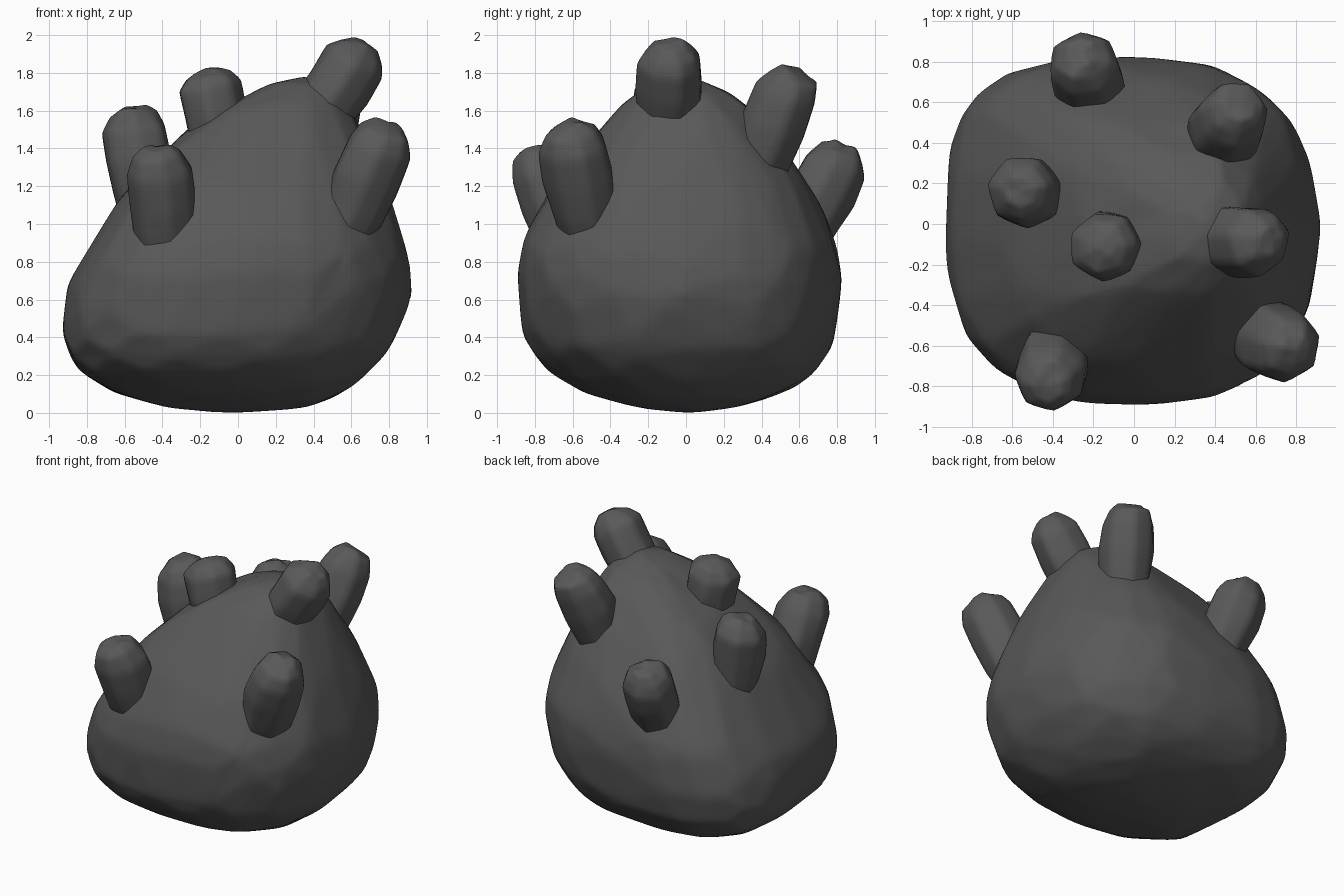
import bpy, bmesh, math, random
from mathutils import Vector

random.seed(4)
cube = bpy.data.objects.get("Cube")
if cube:
    bpy.data.objects.remove(cube)

stone = bpy.data.materials.new("dark grey stone")
stone.use_nodes = True
grey = (0.1, 0.1, 0.1, 1)
stone.diffuse_color = grey
stone.node_tree.nodes["Principled BSDF"].inputs["Base Color"].default_value = grey


def loft(name, rings, bottom, top):
    """Skin closed rings of points and close both ends with a fan."""
    bm = bmesh.new()
    loops = [[bm.verts.new(p) for p in ring] for ring in rings]
    low, high = bm.verts.new(bottom), bm.verts.new(top)
    n = len(loops[0])
    for i in range(n):
        j = (i + 1) % n
        for a, b in zip(loops, loops[1:]):
            bm.faces.new((a[i], a[j], b[j], b[i]))
        bm.faces.new((low, loops[0][j], loops[0][i]))
        bm.faces.new((high, loops[-1][i], loops[-1][j]))
    bmesh.ops.recalc_face_normals(bm, faces=bm.faces)
    mesh = bpy.data.meshes.new(name)
    bm.to_mesh(mesh)
    bm.free()
    mesh.materials.append(stone)
    mesh.shade_smooth()
    obj = bpy.data.objects.new(name, mesh)
    bpy.context.collection.objects.link(obj)
    return obj


def subdivide(obj, levels, kind):
    mod = obj.modifiers.new("subdivide", "SUBSURF")
    mod.subdivision_type = kind
    mod.levels = mod.render_levels = levels


def soften(obj, levels, passes):
    """Keep the broad facets but wear down their edges."""
    subdivide(obj, levels, "SIMPLE")
    worn = obj.modifiers.new("worn_edges", "SMOOTH")
    worn.factor = 0.5
    worn.iterations = passes


def body_ring(z, x0, x1, y0, y1, n=28):
    """Rounded outline filling the given limits, squarer on the right side."""
    pts = []
    for i in range(n):
        a = math.tau * i / n
        c, s = math.cos(a), math.sin(a)
        power = 2.5 if c > 0 else (3.7 if s > 0 else 2.8)
        r = (abs(c) ** power + abs(s) ** power) ** (-1 / power)
        r *= 1.01 + random.uniform(-0.015, 0.015)
        pts.append(((x0 + x1) / 2 + r * c * (x1 - x0) / 2,
                    (y0 + y1) / 2 + r * s * (y1 - y0) / 2,
                    z + random.uniform(-0.012, 0.012)))
    return pts


# Boulder body: height, then x and y limits
SECTIONS = [
    (0.035, -0.42, 0.42, -0.3, 0.3),
    (0.12, -0.74, 0.58, -0.6, 0.6),
    (0.3, -0.91, 0.8, -0.83, 0.76),
    (0.5, -0.93, 0.88, -0.87, 0.8),
    (0.7, -0.89, 0.92, -0.89, 0.82),
    (0.88, -0.77, 0.89, -0.88, 0.8),
    (1.05, -0.67, 0.84, -0.79, 0.73),
    (1.2, -0.57, 0.78, -0.71, 0.65),
    (1.4, -0.39, 0.7, -0.55, 0.52),
    (1.55, -0.2, 0.63, -0.42, 0.41),
    (1.68, 0.02, 0.56, -0.3, 0.27),
    (1.75, 0.2, 0.46, -0.18, 0.12),
]
body = loft("boulder_body", [body_ring(*s) for s in SECTIONS],
            (-0.05, 0.03, -0.01), (0.35, -0.03, 1.79))
# Reduce to broad irregular facets, then wear the edges
subdivide(body, 1, "CATMULL_CLARK")
facets = body.modifiers.new("facets", "DECIMATE")
facets.ratio = 0.11
soften(body, 3, 10)


# Stubby crystal prongs: distance along the axis and relative width
PROFILE = [(-0.2, 0.85), (0.1, 0.98), (0.42, 1.06), (0.75, 1.02), (0.92, 0.78), (1, 0.45)]


def prong(name, base, tip, radius):
    base, tip = Vector(base), Vector(tip)
    axis = tip - base
    turn = axis.to_track_quat("Z", "Y")
    spin = random.uniform(0, 1)
    n = 7
    rings = []
    for t, width in PROFILE:
        ring = []
        for i in range(n):
            a = math.tau * i / n + spin
            r = radius * width * random.uniform(0.95, 1.09)
            flat = Vector((r * math.cos(a), r * math.sin(a), random.uniform(-0.02, 0.02)))
            ring.append(base + axis * t + turn @ flat)
        rings.append(ring)
    obj = loft(name, rings, base - axis * 0.25, base + axis * 1.02)
    soften(obj, 2, 3)


prong("back_prong", (-0.21, 0.63, 0.99), (-0.26, 0.84, 1.41), 0.175)
prong("back_left_prong", (0.4, 0.39, 1.31), (0.52, 0.58, 1.81), 0.175)
prong("right_prong", (-0.5, 0.16, 1.15), (-0.56, 0.16, 1.61), 0.172)
prong("upper_prong", (-0.09, -0.1, 1.42), (-0.17, -0.11, 1.82), 0.167)
prong("peak_prong", (0.41, -0.08, 1.55), (0.68, -0.08, 1.95), 0.17)
prong("front_right_prong", (-0.38, -0.62, 0.91), (-0.43, -0.8, 1.4), 0.175)
prong("front_left_prong", (0.59, -0.53, 1.03), (0.8, -0.62, 1.53), 0.178)
